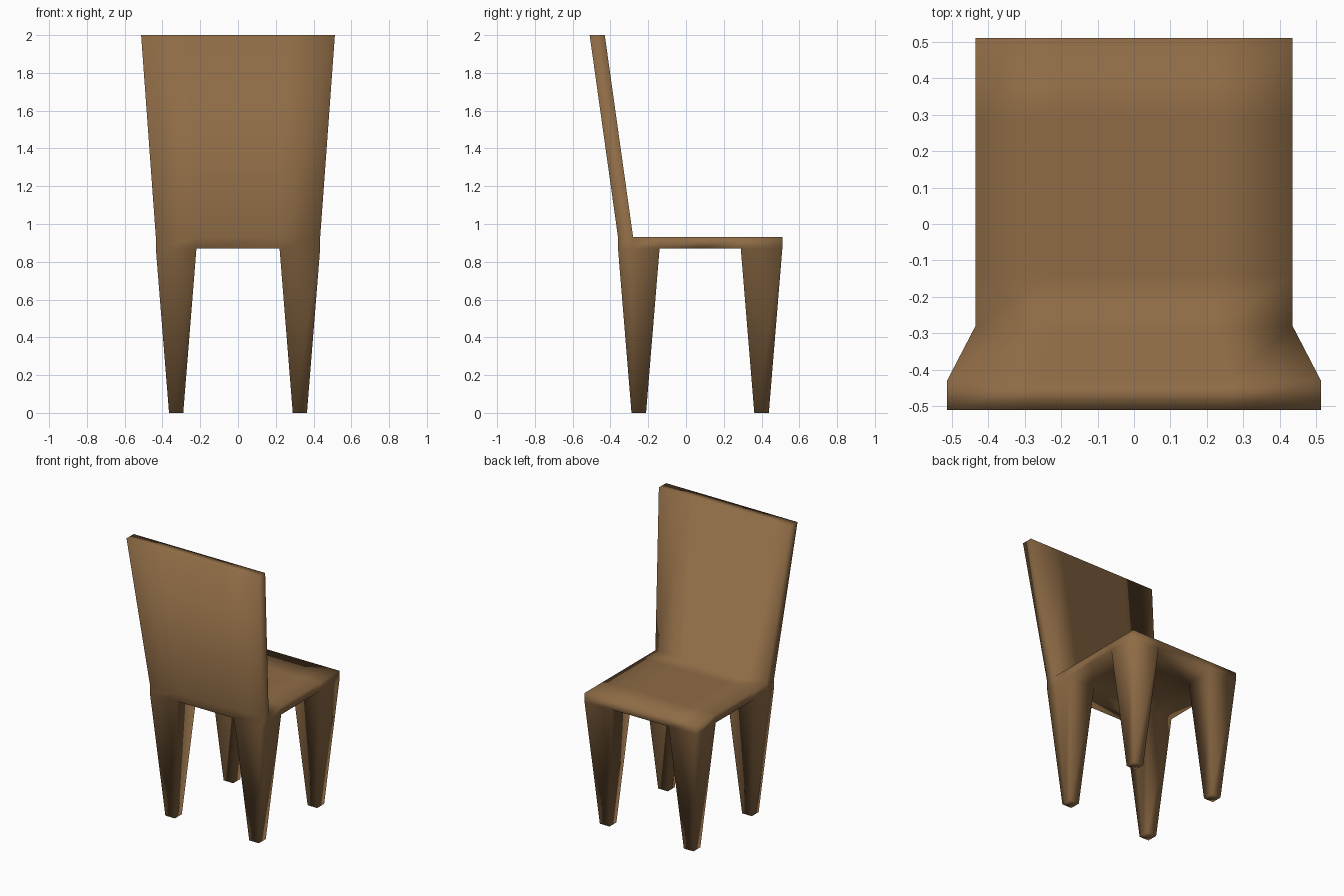
import bpy, bmesh
from mathutils import Vector

if "Cube" in bpy.data.objects:
    bpy.data.objects.remove(bpy.data.objects["Cube"])

BOTTOM, TOP, HEIGHT = 0.87, 0.93, 2.0
XS = [-0.435, -0.22, 0.22, 0.435]
YS = [-0.36, -0.28, -0.14, 0.075, 0.29, 0.51]

bm = bmesh.new()


def extrude(faces, place, keep=False):
    """Extrude a group of faces, then move every new vertex with place(co)."""
    geom = bmesh.ops.extrude_face_region(bm, geom=faces)["geom"]
    for v in (g for g in geom if isinstance(g, bmesh.types.BMVert)):
        v.co = place(v.co.copy())
    if not keep:
        old = [f for f in faces if f.is_valid]
        if old:
            bmesh.ops.delete(bm, geom=old, context='FACES')


def faces_at(z, x0, x1, y0, y1):
    """Horizontal faces at height z whose centre lies inside a rectangle."""
    found = []
    for f in bm.faces:
        c = f.calc_center_median()
        flat = all(abs(v.co.z - z) < 1e-4 for v in f.verts)
        if flat and x0 < c.x < x1 and y0 < c.y < y1:
            found.append(f)
    return found


# Seat: a sheet of cells thickened upwards
rows = [[bm.verts.new((x, y, BOTTOM)) for x in XS] for y in YS]
for a, b in zip(rows, rows[1:]):
    for i in range(len(XS) - 1):
        bm.faces.new((a[i], a[i + 1], b[i + 1], b[i]))
extrude(bm.faces[:], lambda c: Vector((c.x, c.y, TOP)), keep=True)

# Backrest: raked and widening towards the top
extrude(faces_at(TOP, -1, 1, -0.36, -0.28),
        lambda c: Vector((c.x * 0.513 / 0.435, c.y - 0.15, HEIGHT)))

# Four square legs tapering to small feet
for x0, x1 in ((-0.435, -0.22), (0.22, 0.435)):
    for y0, y1 in ((-0.36, -0.14), (0.29, 0.51)):
        mid = Vector(((x0 + x1) / 2, (y0 + y1) / 2, 0))
        extrude(faces_at(BOTTOM, x0, x1, y0, y1),
                lambda c: mid + Vector(((c.x - mid.x) * 0.35,
                                        (c.y - mid.y) * 0.35, 0)))

bmesh.ops.recalc_face_normals(bm, faces=bm.faces[:])
for f in bm.faces:
    f.smooth = True

mesh = bpy.data.meshes.new("chair")
bm.to_mesh(mesh)
bm.free()
chair = bpy.data.objects.new("chair", mesh)
bpy.context.collection.objects.link(chair)

# Brown wood
wood = bpy.data.materials.new("wood")
wood.diffuse_color = (0.27, 0.147, 0.06, 1)
wood.use_nodes = True
wood.node_tree.nodes["Principled BSDF"].inputs["Base Color"].default_value = wood.diffuse_color
mesh.materials.append(wood)
